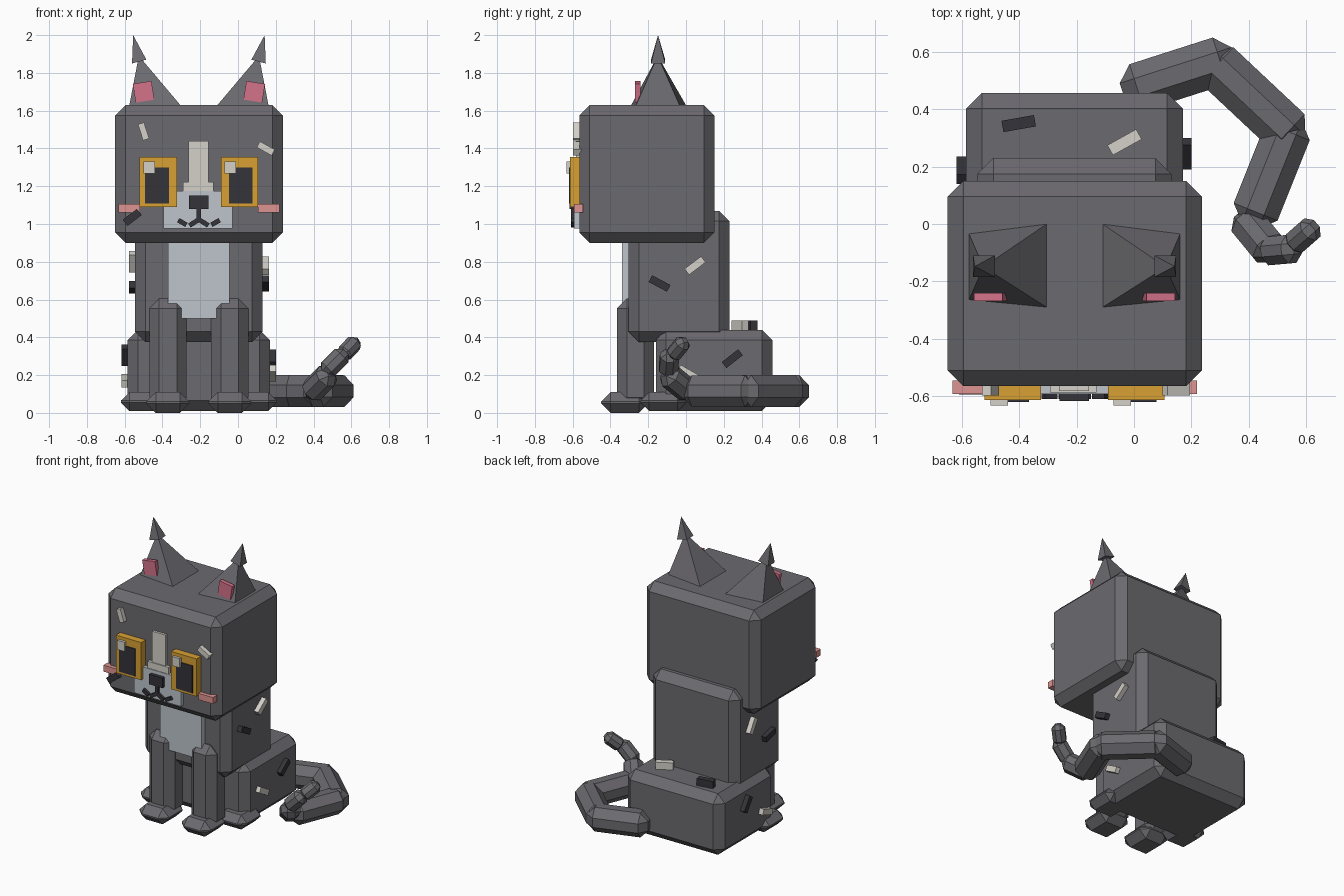
import bpy, bmesh, math
from mathutils import Vector, Matrix

if "Cube" in bpy.data.objects:
    bpy.data.objects.remove(bpy.data.objects["Cube"])

CX = -0.207  # symmetry plane of the sitting body


def material(name, rgb):
    m = bpy.data.materials.new(name)
    m.diffuse_color = (*rgb, 1)
    m.use_nodes = True
    m.node_tree.nodes["Principled BSDF"].inputs["Base Color"].default_value = m.diffuse_color
    return m


FUR = material("dark grey fur", (0.147, 0.143, 0.158))
PALE = material("pale blue grey", (0.51, 0.555, 0.60))
CREAM = material("cream", (0.655, 0.638, 0.58))
BLACK = material("near black", (0.034, 0.034, 0.042))
AMBER = material("amber", (0.69, 0.355, 0.033))
PINK = material("ear pink", (0.66, 0.17, 0.254))
BLUSH = material("blush pink", (0.73, 0.296, 0.285))


def finish(name, bm, mat):
    bmesh.ops.recalc_face_normals(bm, faces=bm.faces)
    me = bpy.data.meshes.new(name)
    bm.to_mesh(me)
    bm.free()
    me.materials.append(mat)
    ob = bpy.data.objects.new(name, me)
    bpy.context.collection.objects.link(ob)
    return ob


def box(name, centre, size, mat, bevel=0, rot=Matrix()):
    """Box, optionally chamfered, then rotated and placed."""
    bm = bmesh.new()
    bmesh.ops.create_cube(bm, size=1)
    bmesh.ops.scale(bm, vec=size, verts=bm.verts)
    if bevel:
        bmesh.ops.bevel(bm, geom=bm.edges[:], offset=bevel, segments=1,
                        affect='EDGES', profile=0.5)
    bm.transform(Matrix.Translation(centre) @ rot.to_4x4())
    return finish(name, bm, mat)


def span(name, x, y, z, mat, bevel=0):
    """Box from its limits on each axis."""
    lim = (x, y, z)
    return box(name, [(a + b) / 2 for a, b in lim], [b - a for a, b in lim], mat, bevel)


def turned(name, centre, size, mat, axis, degrees):
    return box(name, centre, size, mat, 0, Matrix.Rotation(math.radians(degrees), 4, axis))


def pyramid(name, base, apex, mat):
    bm = bmesh.new()
    ring = [bm.verts.new(p) for p in base]
    top = bm.verts.new(apex)
    bm.faces.new(ring)
    for i in range(4):
        bm.faces.new((ring[i], ring[(i + 1) % 4], top))
    return finish(name, bm, mat)


# Main masses
span("head", (-0.65, 0.237), (-0.565, 0.15), (0.90, 1.63), FUR, 0.055)
span("torso", (-0.545, 0.13), (-0.305, 0.23), (0.375, 1.07), FUR, 0.055)
span("haunches", (-0.585, 0.17), (-0.16, 0.457), (0.01, 0.44), FUR, 0.055)
span("chest_patch", (-0.37, -0.045), (-0.34, -0.28), (0.50, 0.95), PALE)

# Mirrored parts: s = -1 is the left, 1 is the right
for s, side in ((-1, "left"), (1, "right")):
    def mx(d):
        return CX + s * d

    def mspan(name, d, y, z, mat, bevel=0):
        span(f"{name}_{side}", sorted((mx(d[0]), mx(d[1]))), y, z, mat, bevel)

    # Legs and paws
    mspan("front_leg", (0.065, 0.262), (-0.365, -0.17), (0.03, 0.605), FUR, 0.052)
    mspan("front_paw", (0.05, 0.278), (-0.45, -0.20), (0.0, 0.11), FUR, 0.05)
    mspan("rear_paw", (0.19, 0.413), (-0.24, 0.0), (0.01, 0.11), FUR, 0.045)
    # Ears
    pyramid(f"ear_{side}", [(mx(0.09), 0.005, 1.62), (mx(0.09), -0.295, 1.62),
                            (mx(0.37), -0.268, 1.62), (mx(0.37), -0.03, 1.62)],
            (mx(0.318), -0.15, 1.89), FUR)
    pyramid(f"ear_tip_{side}", [(mx(0.278), -0.11, 1.87), (mx(0.278), -0.185, 1.87),
                                (mx(0.354), -0.185, 1.85), (mx(0.354), -0.11, 1.85)],
            (mx(0.348), -0.148, 2.0), FUR)
    turned(f"inner_ear_{side}", (mx(0.293), -0.255, 1.70), (0.10, 0.028, 0.10),
           PINK, 'Y', 9 * s)
    # Eyes and cheeks
    mspan("eye", (0.117, 0.314), (-0.614, -0.55), (1.09, 1.355), AMBER)
    mspan("pupil", (0.159, 0.285), (-0.62, -0.57), (1.108, 1.30), BLACK)
    gx = -0.47 if s < 0 else -0.041
    span(f"eye_glint_{side}", (gx - 0.03, gx + 0.03), (-0.632, -0.59), (1.267, 1.332), CREAM)
    mspan("cheek", (0.313, 0.426), (-0.592, -0.545), (1.06, 1.105), BLUSH)
    # Mouth curve
    turned(f"mouth_inner_{side}", (mx(0.028), -0.595, 1.006), (0.052, 0.03, 0.025),
           BLACK, 'Y', 32 * s)
    turned(f"mouth_outer_{side}", (mx(0.088), -0.595, 1.008), (0.05, 0.03, 0.025),
           BLACK, 'Y', -30 * s)

# Muzzle, blaze and nose
span("muzzle", (-0.394, -0.03), (-0.592, -0.55), (0.975, 1.175), PALE)
span("blaze", (-0.262, -0.156), (-0.582, -0.55), (1.17, 1.44), CREAM)
span("blaze_base", (-0.292, -0.13), (-0.588, -0.55), (1.165, 1.222), CREAM)
span("nose", (-0.26, -0.156), (-0.617, -0.57), (1.08, 1.15), BLACK)
span("nose_stem", (-0.22, -0.196), (-0.61, -0.57), (1.01, 1.09), BLACK)

# Fur flecks on the face
turned("face_fleck_left", (-0.50, -0.575, 1.49), (0.034, 0.045, 0.09), CREAM, 'Y', -18)
turned("face_fleck_right", (0.147, -0.575, 1.40), (0.09, 0.045, 0.036), CREAM, 'Y', 29)
turned("face_fleck_dark", (-0.56, -0.575, 1.035), (0.095, 0.04, 0.042), BLACK, 'Y', -38)

# Fur flecks on the flanks: x, y, z, colour, tilt
flank = [(0.143, -0.14, 0.685, BLACK, -28), (0.143, 0.048, 0.78, CREAM, 37),
         (0.18, 0.245, 0.287, BLACK, 38), (0.18, 0.01, 0.21, CREAM, -30),
         (-0.558, -0.12, 0.665, BLACK, -15), (-0.558, 0.07, 0.80, CREAM, -58),
         (-0.598, 0.187, 0.305, BLACK, -55), (-0.598, -0.03, 0.17, CREAM, 18)]
for i, (x, y, z, mat, tilt) in enumerate(flank):
    turned(f"flank_fleck_{i}", (x, y, z), (0.04, 0.11, 0.04), mat, 'X', tilt)
turned("back_fleck_dark", (-0.402, 0.35, 0.465), (0.115, 0.04, 0.05), BLACK, 'Z', 10)
turned("back_fleck_cream", (-0.033, 0.285, 0.465), (0.115, 0.04, 0.05), CREAM, 'Z', 29)

# Tail: chamfered segments, start, end and width
tail = [((-0.04, 0.46, 0.115), (0.35, 0.585, 0.115), 0.17),
        ((0.25, 0.59, 0.115), (0.575, 0.285, 0.115), 0.17),
        ((0.555, 0.37, 0.115), (0.405, -0.005, 0.115), 0.165),
        ((0.375, 0.03, 0.10), (0.49, -0.11, 0.215), 0.125),
        ((0.455, -0.095, 0.21), (0.57, -0.085, 0.325), 0.10),
        ((0.55, -0.075, 0.30), (0.63, -0.005, 0.385), 0.085)]
for i, (a, b, w) in enumerate(tail):
    a, b = Vector(a), Vector(b)
    rot = (b - a).to_track_quat('Y', 'Z').to_matrix()
    box(f"tail_segment_{i + 1}", (a + b) / 2, (w, (b - a).length, w), FUR, w * 0.31, rot)
